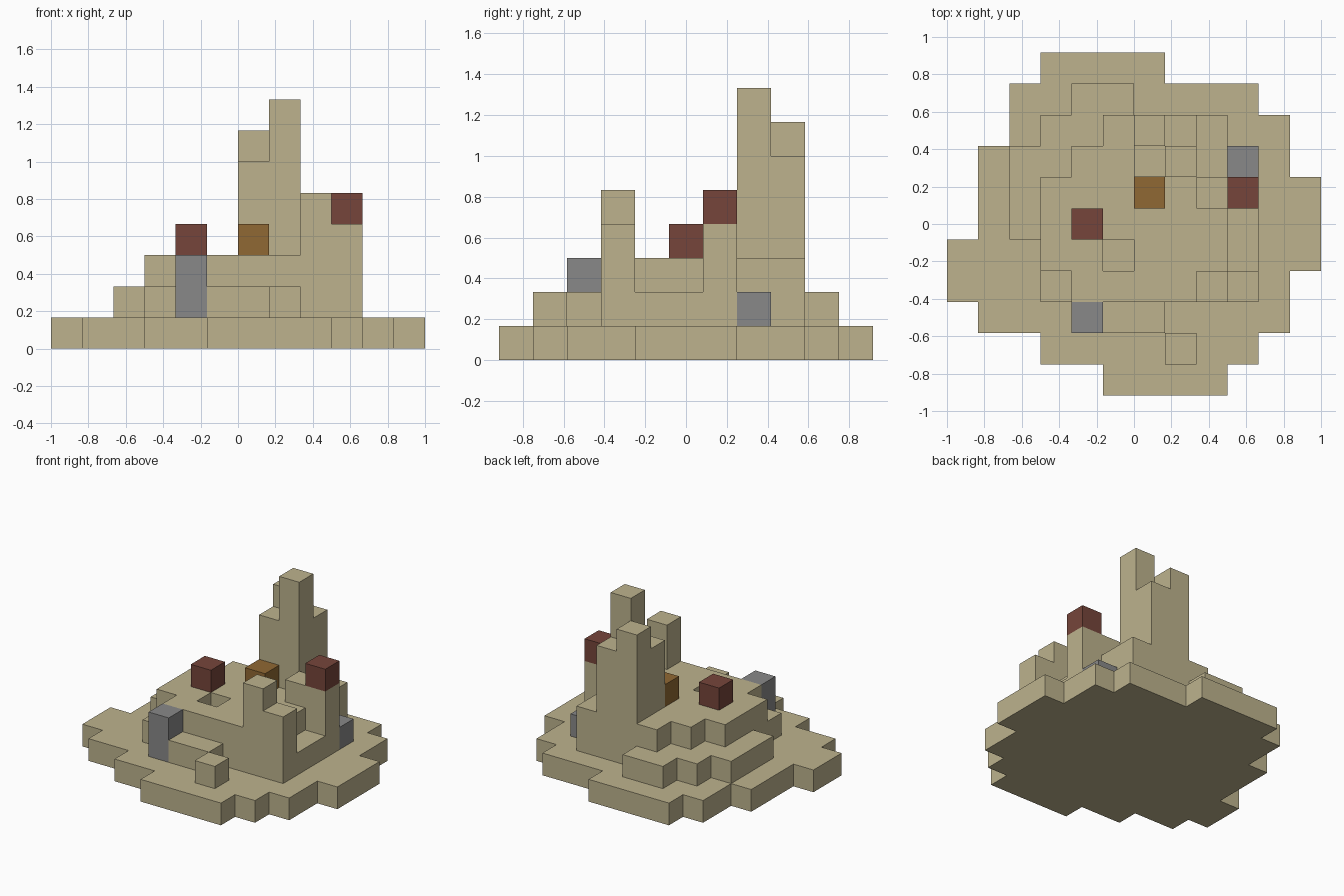
import bpy, bmesh
from mathutils import Vector

if "Cube" in bpy.data.objects:
    bpy.data.objects.remove(bpy.data.objects["Cube"], do_unlink=True)

CELL = 1 / 6
ORIGIN = Vector((-6, -5.5, 0))
AXES = [Vector(v) for v in ((1, 0, 0), (0, 1, 0), (0, 0, 1))]


def material(name, rgb):
    m = bpy.data.materials.new(name)
    m.use_nodes = True
    m.diffuse_color = (*rgb, 1)
    m.node_tree.nodes["Principled BSDF"].inputs["Base Color"].default_value = (*rgb, 1)
    return m


SAND = material("sand", (0.51, 0.45, 0.27))
GREY = material("stone_grey", (0.25, 0.25, 0.25))
RED = material("brick_red", (0.18, 0.06, 0.043))
BROWN = material("wood_brown", (0.28, 0.14, 0.033))


def box(x, y, z, width=1, depth=1, height=1):
    return {(i, j, k) for i in range(x, x + width)
            for j in range(y, y + depth) for k in range(z, z + height)}


def layer(z, first_row, spans):
    """Cells of one level, one (start, end) span per row from front to back."""
    cells = set()
    for j, (start, end) in enumerate(spans, first_row):
        cells |= box(start, j, z, width=end - start)
    return cells


# Stepped ground levels
ground = layer(0, 0, [(5, 9), (3, 10), (1, 11), (0, 11), (0, 12), (1, 12),
                      (1, 12), (1, 11), (2, 11), (2, 10), (3, 7)])
terrace = layer(1, 2, [(5, 7), (3, 10), (3, 10), (2, 10), (2, 10), (2, 9),
                       (3, 9), (4, 6)])
platform = layer(2, 3, [(4, 10), (3, 9), (3, 9), (3, 10), (4, 9), (5, 9)])
platform -= box(5, 4, 2)  # sunken pit

parts = {
    "ground_plate": (ground, SAND),
    "lower_terrace": (terrace, SAND),
    "upper_platform": (platform, SAND),
    "loose_front_block": (box(7, 1, 1), SAND),
    # Ruined corner of the front wall
    "front_wall_stub": (box(8, 3, 3, height=2) | box(9, 3, 3), SAND),
    "side_wall_stub": (box(8, 6, 3, width=2), SAND),
    # Tower of four uneven columns
    "tower": (box(6, 7, 3, 2, 2, 3) | box(6, 8, 6) | box(7, 7, 6, height=2), SAND),
    # Coloured blocks
    "front_stone_post": (box(4, 2, 1, height=2), GREY),
    "side_stone_block": (box(9, 7, 1), GREY),
    "platform_red_block": (box(4, 5, 3), RED),
    "wall_red_block": (box(9, 6, 4), RED),
    "brown_block": (box(6, 6, 3), BROWN),
}
solid = set().union(*(cells for cells, _ in parts.values()))


def build(name, cells, mat):
    """Make the outer skin of a group of cells."""
    bm = bmesh.new()
    for cell in sorted(cells):
        centre = Vector(cell) + Vector((0.5, 0.5, 0.5)) + ORIGIN
        for a in range(3):
            for side in (-1, 1):
                n = AXES[a] * side
                if tuple(int(c + d) for c, d in zip(cell, n)) in solid:
                    continue
                u = AXES[(a + 1) % 3] / 2
                v = n.cross(u)
                mid = centre + n / 2
                bm.faces.new([bm.verts.new((mid + p) * CELL)
                              for p in (-u - v, u - v, u + v, v - u)])
    bmesh.ops.remove_doubles(bm, verts=bm.verts, dist=0.001)
    bmesh.ops.dissolve_limit(bm, angle_limit=0.01, verts=bm.verts, edges=bm.edges)
    mesh = bpy.data.meshes.new(name)
    bm.to_mesh(mesh)
    bm.free()
    mesh.materials.append(mat)
    bpy.context.collection.objects.link(bpy.data.objects.new(name, mesh))


for part, (cells, mat) in parts.items():
    build(part, cells, mat)
